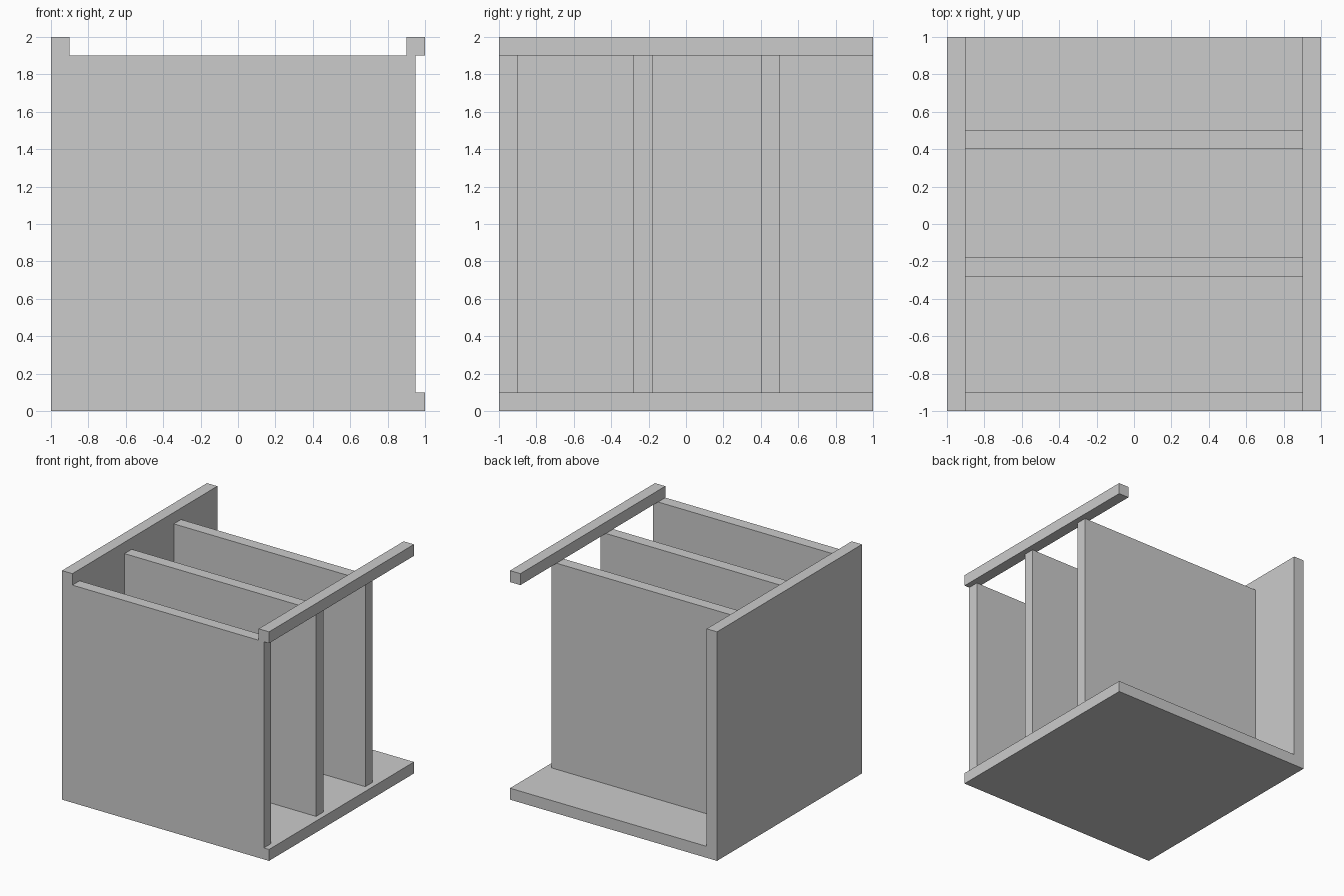
import bpy
import bmesh
from mathutils import Matrix, Vector

if "Cube" in bpy.data.objects:
    bpy.data.objects.remove(bpy.data.objects["Cube"])


def box(name, lo, hi):
    """Axis-aligned board between two opposite corners."""
    lo, hi = Vector(lo), Vector(hi)
    bm = bmesh.new()
    bmesh.ops.create_cube(bm, size=1, matrix=Matrix.Diagonal((*(hi - lo), 1)))
    mesh = bpy.data.meshes.new(name)
    bm.to_mesh(mesh)
    bm.free()
    obj = bpy.data.objects.new(name, mesh)
    obj.location = (lo + hi) / 2
    bpy.context.collection.objects.link(obj)
    return obj


T = 0.1  # board thickness

# Outer frame: full-height left wall, floor board, top right rail
box("left_side_panel", (-1, -1, 0), (-1 + T, 1, 2))
box("base_panel", (-1 + T, -1, 0), (1, 1, T))
box("top_right_rail", (1 - T, -1, 2 - T), (1, 1, 2))

# Upright boards between floor and rail, stopping short of the right edge
for name, y in (("front_panel", -1), ("middle_divider", -0.28), ("rear_divider", 0.4)):
    box(name, (-1 + T, y, T), (0.95, y + T, 2 - T))
